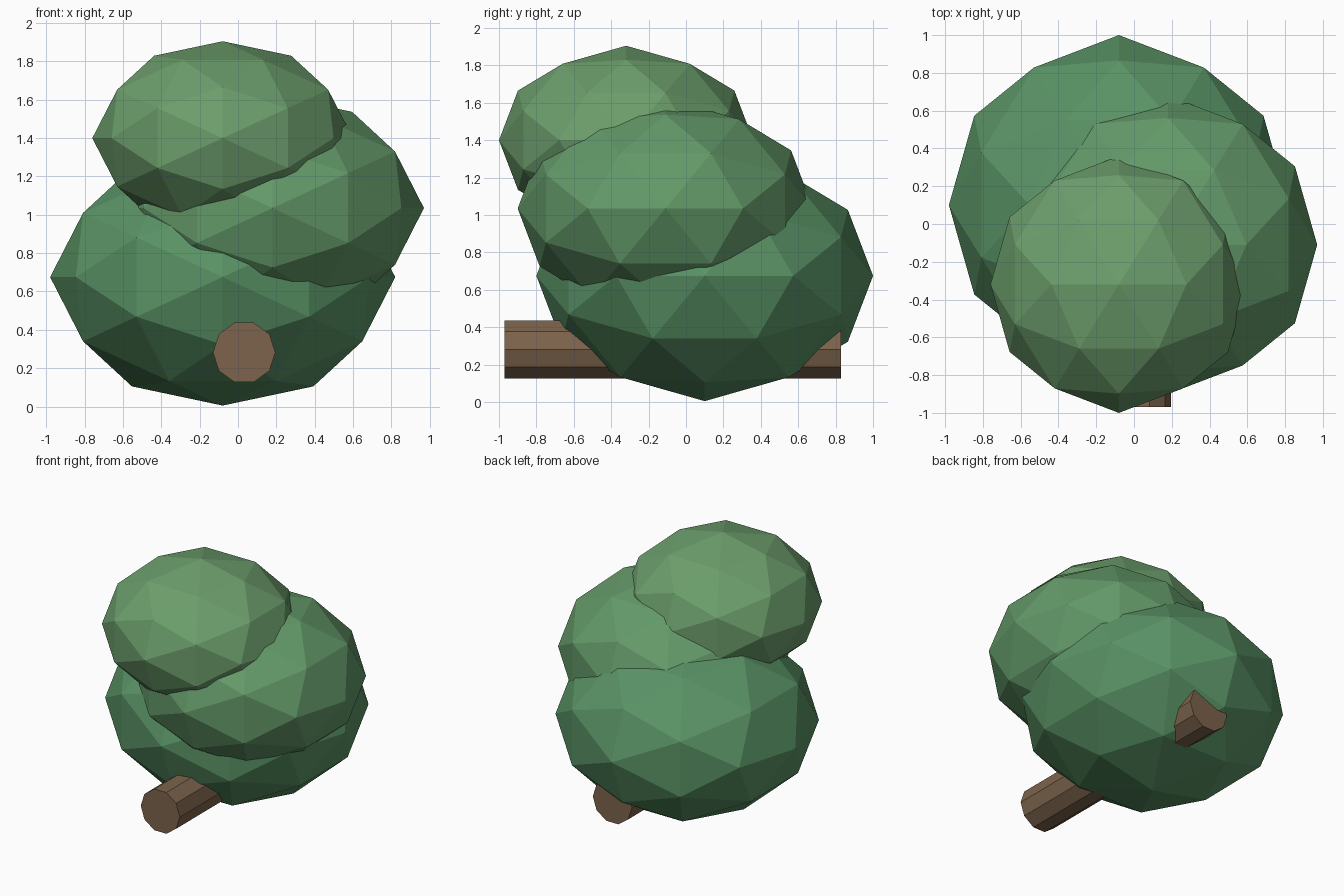
import bpy, bmesh, math
from mathutils import Matrix, Vector

if "Cube" in bpy.data.objects:
    bpy.data.objects.remove(bpy.data.objects["Cube"])


def material(name, rgb):
    m = bpy.data.materials.new(name)
    m.diffuse_color = (*rgb, 1)
    m.use_nodes = True
    m.node_tree.nodes["Principled BSDF"].inputs["Base Color"].default_value = m.diffuse_color
    return m


def finish(name, bm, mat):
    bmesh.ops.recalc_face_normals(bm, faces=bm.faces)
    me = bpy.data.meshes.new(name)
    bm.to_mesh(me)
    bm.free()
    me.materials.append(mat)
    ob = bpy.data.objects.new(name, me)
    bpy.context.collection.objects.link(ob)
    return ob


def leaf_ball(name, centre, radius, height, mat):
    # 80-sided icosphere whose edge midpoints lie on the x, y and z axes
    bm = bmesh.new()
    phi = (1 + math.sqrt(5)) / 2
    corners = []
    for a in (-1, 1):
        for b in (-phi, phi):
            corners += [Vector((a, 0, b)), Vector((0, b, a)), Vector((b, a, 0))]
    points = [c.normalized() for c in corners]
    for i, p in enumerate(corners):
        for q in corners[:i]:
            if (p - q).length < 2.1:
                points.append((p + q).normalized())
    for p in points:
        bm.verts.new((p.x * radius, p.y * radius, p.z * height))
    bmesh.ops.convex_hull(bm, input=bm.verts[:])
    finish(name, bm, mat).location = centre


# Foliage, lightest at the top
leaf_ball("lower_foliage", (-0.08, 0.10, 0.675), 0.90, 0.67,
          material("dark_leaf", (0.10, 0.29, 0.13)))
leaf_ball("middle_foliage", (0.18, -0.11, 1.035), 0.79, 0.59,
          material("mid_leaf", (0.125, 0.32, 0.14)))
leaf_ball("upper_foliage", (-0.08, -0.32, 1.40), 0.68, 0.505,
          material("light_leaf", (0.15, 0.34, 0.15)))

# Ten-sided log lying along y
bm = bmesh.new()
bmesh.ops.create_cone(bm, cap_ends=True, segments=10, radius1=0.163, radius2=0.163,
                      depth=1.80, matrix=Matrix.Rotation(math.pi / 2, 4, 'Z'))
bmesh.ops.rotate(bm, verts=bm.verts, matrix=Matrix.Rotation(math.pi / 2, 3, 'X'))
log = finish("trunk", bm, material("bark", (0.20, 0.125, 0.07)))
log.location = (0.032, -0.07, 0.282)
